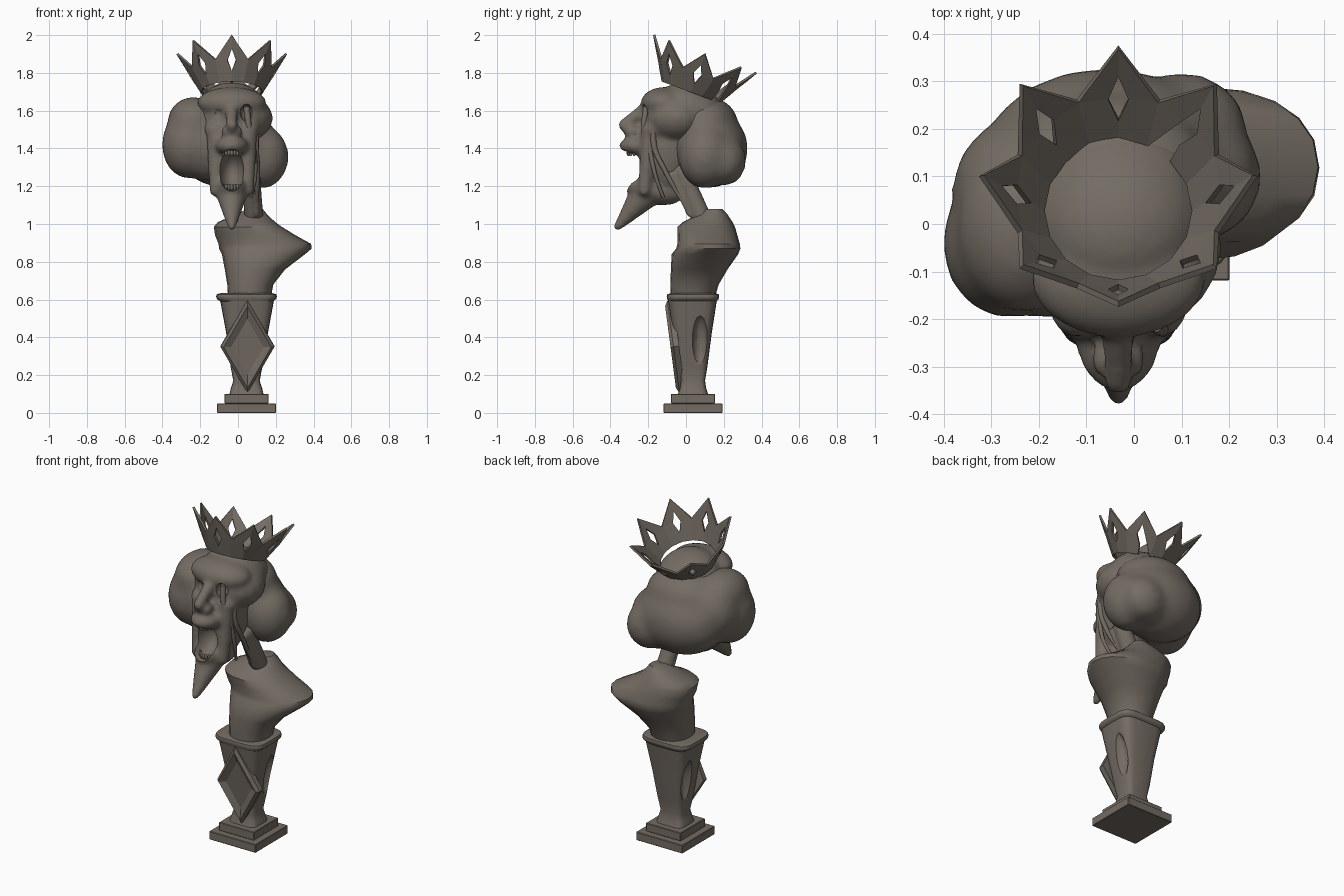
import bpy, bmesh, math
from math import sin, cos, pi, radians
from mathutils import Vector, Matrix

if "Cube" in bpy.data.objects:
    bpy.data.objects.remove(bpy.data.objects["Cube"])

stone = bpy.data.materials.new("warm_grey_stone")
stone.use_nodes = True
colour = (0.175, 0.15, 0.126, 1)
stone.diffuse_color = colour
stone.node_tree.nodes["Principled BSDF"].inputs["Base Color"].default_value = colour


def finish(name, bm, smooth=None):
    """Turn a bmesh into a stone object."""
    bmesh.ops.recalc_face_normals(bm, faces=bm.faces)
    mesh = bpy.data.meshes.new(name)
    bm.to_mesh(mesh)
    bm.free()
    mesh.materials.append(stone)
    ob = bpy.data.objects.new(name, mesh)
    bpy.context.collection.objects.link(ob)
    if smooth:
        shade(ob, smooth)
    return ob


def shade(ob, angle):
    bpy.ops.object.select_all(action='DESELECT')
    ob.select_set(True)
    bpy.context.view_layer.objects.active = ob
    bpy.ops.object.shade_smooth_by_angle(angle=radians(angle))


def bake(ob, angle):
    """Apply the modifiers, then shade."""
    dg = bpy.context.evaluated_depsgraph_get()
    mesh = bpy.data.meshes.new_from_object(ob.evaluated_get(dg))
    ob.modifiers.clear()
    ob.data = mesh
    mesh.materials.clear()
    mesh.materials.append(stone)
    shade(ob, angle)


def fuse(ob, voxel, rounds):
    """Merge overlapping parts into one softened skin."""
    mod = ob.modifiers.new("fuse", 'REMESH')
    mod.mode, mod.voxel_size = 'VOXEL', voxel
    mod = ob.modifiers.new("soften", 'SMOOTH')
    mod.factor, mod.iterations = 0.5, rounds


def blob(bm, centre, radii, tilt=0):
    m = Matrix.Translation(centre) @ Matrix.Rotation(radians(tilt), 4, 'X') @ Matrix.Diagonal((*radii, 1))
    bmesh.ops.create_uvsphere(bm, u_segments=20, v_segments=12, radius=1, matrix=m)


def chain(bm, a, b, ra, rb, n=10):
    """Tapered limb made of overlapping balls."""
    for i in range(n + 1):
        t = i / n
        r = ra + (rb - ra) * t
        blob(bm, Vector(a).lerp(Vector(b), t), (r, r, r))


def loft(name, rings, power, sides, smooth):
    """Rings of (z, centre x, centre y, half width, half depth)."""
    bm = bmesh.new()
    rows = []
    for z, cx, cy, rx, ry in rings:
        row = []
        for i in range(sides):
            a = 2 * pi * i / sides
            c, s = cos(a), sin(a)
            x = math.copysign(abs(c) ** power, c)
            y = math.copysign(abs(s) ** power, s)
            row.append(bm.verts.new((cx + rx * x, cy + ry * y, z)))
        rows.append(row)
    for lo, hi in zip(rows, rows[1:]):
        for i in range(sides):
            j = (i + 1) % sides
            bm.faces.new((lo[i], lo[j], hi[j], hi[i]))
    bm.faces.new(rows[0])
    bm.faces.new(rows[-1])
    return finish(name, bm, smooth)


def cut(ob, name, blobs):
    bm = bmesh.new()
    for b in blobs:
        blob(bm, *b)
    cutter = finish(name, bm)
    cutter.hide_render = True
    mod = ob.modifiers.new("cut", 'BOOLEAN')
    mod.operation = 'DIFFERENCE'
    mod.object = cutter
    return cutter


# Stepped square plinth
for name, half, z in (("plinth_base", 0.156, 0.025), ("plinth_step", 0.117, 0.075)):
    bm = bmesh.new()
    bmesh.ops.create_cube(bm, size=1, matrix=Matrix.Translation((0.045, 0.037, z))
                          @ Matrix.Diagonal((half * 2, half * 2, 0.05, 1)))
    bmesh.ops.bevel(bm, geom=bm.edges[:], offset=0.003, segments=1, affect='EDGES')
    finish(name, bm)

# Flared column with a rounded rim and hollowed sides
column = loft("column", [(0.10, .045, .037, .09, .08), (0.13, .045, .037, .083, .07),
                         (0.17, .045, .037, .07, .064), (0.25, .045, .036, .085, .078),
                         (0.42, .048, .034, .11, .102), (0.60, .048, .034, .143, .13)], 0.45, 24, 40)
hollow = cut(column, "column_cutter", [((.046 + s * .15, .075, .36), (.085, .05, .16)) for s in (-1, 1)])
bake(column, 40)
bpy.data.objects.remove(hollow)
loft("column_rim", [(0.59, .046, .034, .14, .128), (0.603, .045, .037, .157, .136), (0.615, .045, .037, .161, .139),
                    (0.628, .045, .037, .157, .136), (0.634, .045, .037, .135, .115)], 0.45, 24, 50)

# Raised diamond frame on the column front
bm = bmesh.new()
rows = []
for size, depth in ((1, -0.03), (1, 0.0), (0.88, 0.016), (0.66, 0.002), (0.6, -0.002)):
    rows.append([bm.verts.new((.143 * size * x, -depth, .248 * size * z))
                 for x, z in ((1, 0), (0, 1), (-1, 0), (0, -1))])
for lo, hi in zip(rows, rows[1:]):
    for i in range(4):
        bm.faces.new((lo[i], lo[i - 1], hi[i - 1], hi[i]))
bm.faces.new(rows[0])
bm.faces.new(rows[-1])
bm.transform(Matrix.Translation((.05, -.066, .35)) @ Matrix.Rotation(radians(7.5), 4, 'X'))
finish("diamond_emblem", bm)

# Lopsided bust with one pointed shoulder
loft("bust", [(0.60, .06, .035, .112, .115), (0.68, .065, .045, .122, .128), (0.76, .09, .07, .16, .15),
              (0.84, .135, .10, .22, .176), (0.87, .145, .118, .245, .17), (0.895, .142, .12, .245, .165),
              (0.94, .092, .114, .213, .158), (0.985, .052, .107, .18, .152), (1.01, .045, .115, .152, .132),
              (1.05, .07, .14, .085, .08), (1.08, .09, .145, .04, .045)], 0.9, 20, 40)

# Neck with a raised tendon
bm = bmesh.new()
chain(bm, (.085, .09, 1.02), (.07, -.02, 1.27), .052, .048)
chain(bm, (.10, .02, 1.05), (.09, -.08, 1.26), .016, .02, 16)
neck = finish("neck", bm)
fuse(neck, 0.012, 2)
bake(neck, 60)

# Swept-back hair bulging unevenly to both sides
bm = bmesh.new()
for part in (((-.265, -.04, 1.42), (.14, .16, .18)),
             ((-.235, -.01, 1.54), (.14, .18, .135)),
             ((-.17, -.05, 1.42), (.17, .15, .195)),
             ((-.20, .07, 1.46), (.185, .17, .185)),
             ((-.06, .12, 1.40), (.27, .21, .21)),
             ((-.06, .09, 1.54), (.23, .185, .14)),
             ((.125, .10, 1.355), (.145, .14, .17)),
             ((.10, .20, 1.335), (.14, .12, .135))):
    blob(bm, *part)
hair = finish("hair_mass", bm)
fuse(hair, 0.024, 8)
bake(hair, 60)

# Head: skull, brow, long face, nose and pointed chin fused together
bm = bmesh.new()
fx = -0.033
for part in (((fx, .015, 1.60), (.185, .185, .145), -20),
             ((fx, .06, 1.60), (.175, .155, .115), -20),
             ((-.02, -.05, 1.56), (.205, .18, .14)),
             ((fx, -.115, 1.64), (.185, .125, .085)),
             ((fx, -.10, 1.40), (.14, .165, .25)),
             ((fx, -.235, 1.415), (.09, .12, .055)),
             ((fx, -.17, 1.18), (.095, .16, .075), -12)):
    blob(bm, *part)
for s in (-1, 1):
    chain(bm, (fx + s * .085, -.19, 1.47), (fx + s * .085, -.22, 1.18), .05, .035)
    blob(bm, (fx + s * .03, -.285, 1.49), (.028, .04, .026))
    blob(bm, (fx + s * .085, -.16, 1.50), (.065, .08, .05))
chain(bm, (fx, -.20, 1.62), (fx, -.33, 1.525), .036, .03)
chain(bm, (fx, -.22, 1.47), (fx, -.31, 1.50), .035, .03)
chain(bm, (fx, -.225, 1.15), (fx, -.362, .985), .078, .022, 16)
head = finish("head", bm)
fuse(head, 0.013, 7)
cutter = cut(head, "face_cutter", [((fx, -.32, 1.285), (.074, .16, .112)),
                                   ((fx + .078, -.225, 1.59), (.034, .05, .045)),
                                   ((fx - .078, -.235, 1.58), (.034, .035, .035))])
bake(head, 50)
bpy.data.objects.remove(cutter)

# Teeth along both lips
bm = bmesh.new()
for z, y, length in ((1.376, -.285, .016), (1.195, -.265, .018)):
    for i in range(-3, 4):
        blob(bm, (fx + i * .015, y + .0035 * i * i - .02, z), (.009, .009, length))
finish("teeth", bm, 60)

# Strands hanging down the left side of the face
for k, path in enumerate([((.045, -.21, 1.62), (.06, -.22, 1.50), (.085, -.19, 1.38), (.09, -.16, 1.25), (.07, -.12, 1.14)),
                          ((.10, -.16, 1.58), (.095, -.17, 1.42), (.105, -.11, 1.28), (.10, -.03, 1.14), (.10, .03, 1.05))]):
    curve = bpy.data.curves.new("strand", 'CURVE')
    curve.dimensions, curve.bevel_depth, curve.bevel_resolution = '3D', 0.018, 2
    curve.resolution_u, curve.use_fill_caps = 5, True
    line = curve.splines.new('BEZIER')
    line.bezier_points.add(len(path) - 1)
    for i, (p, co) in enumerate(zip(line.bezier_points, path)):
        p.co = co
        p.radius = 1 - 0.13 * i
        p.handle_left_type = p.handle_right_type = 'AUTO'
    curve.materials.append(stone)
    bpy.context.collection.objects.link(bpy.data.objects.new(f"face_strand_{k + 1}", curve))

# Tilted eight-pointed crown with diamond openings and one broken panel
bm = bmesh.new()


def spot(k, u, t):
    a = 2 * pi * (k + u) / 8
    r = 0.16 + 0.128 * t
    return bm.verts.new((r * sin(a), r * cos(a), 0.215 * t))


for k in range(8):
    base, low, high, tip = [spot(k, 0, t) for t in (0, .22, .70, 1)]
    for s in (-1, 1):
        corner, valley, side = spot(k, s * .5, 0), spot(k, s * .5, .5), spot(k, s * .13, .46)
        lower = (corner, valley, side) if (k, s) == (1, -1) else (corner, base, low, side, valley)
        upper = (valley, side, high, tip)
        for f in (lower, upper):
            bm.faces.new(f)
bmesh.ops.remove_doubles(bm, verts=bm.verts[:], dist=0.0005)
bm.transform(Matrix.Translation((-.033, .027, 1.70)) @ Matrix.Rotation(radians(-20.3), 4, 'X'))
crown = finish("crown", bm)
mod = crown.modifiers.new("thickness", 'SOLIDIFY')
mod.thickness, mod.offset = 0.012, 0
